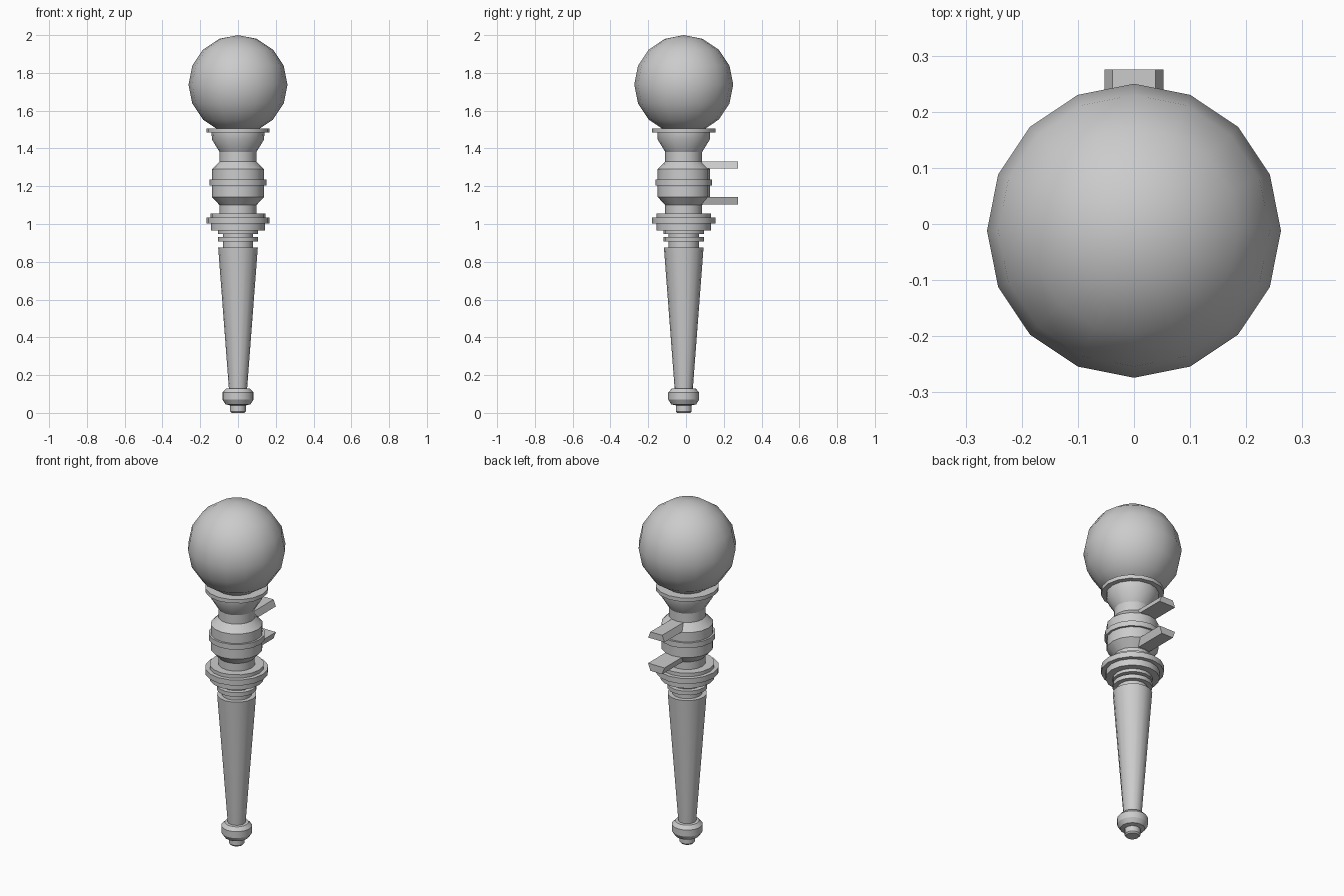
import bpy, bmesh, math

if "Cube" in bpy.data.objects:
    bpy.data.objects.remove(bpy.data.objects["Cube"])

AXIS_Y = -0.012   # the turned body sits slightly forward of the brackets
SIDES = 16


def finish(name, bm, smooth=True):
    bmesh.ops.recalc_face_normals(bm, faces=bm.faces)
    me = bpy.data.meshes.new(name)
    bm.to_mesh(me)
    bm.free()
    ob = bpy.data.objects.new(name, me)
    bpy.context.collection.objects.link(ob)
    if smooth:
        bpy.ops.object.select_all(action='DESELECT')
        ob.select_set(True)
        bpy.context.view_layer.objects.active = ob
        bpy.ops.object.shade_smooth_by_angle(angle=math.radians(30))
    return ob


def lathe(name, profile):
    """Turn (radius, z) pairs about the vertical axis and cap both ends."""
    bm = bmesh.new()
    rings = []
    for r, z in profile:
        rings.append([bm.verts.new((r * math.cos(2 * math.pi * i / SIDES),
                                    AXIS_Y + r * math.sin(2 * math.pi * i / SIDES), z))
                      for i in range(SIDES)])
    for a, b in zip(rings, rings[1:]):
        for i in range(SIDES):
            j = (i + 1) % SIDES
            bm.faces.new((a[i], a[j], b[j], b[i]))
    bm.faces.new(rings[0][::-1])
    bm.faces.new(rings[-1])
    return finish(name, bm)


def bracket(name, z_narrow, z_wide):
    """Bar with a trapezoid section running out towards +y."""
    section = [(-0.053, z_wide), (0.053, z_wide), (0.038, z_narrow), (-0.038, z_narrow)]
    bm = bmesh.new()
    near = [bm.verts.new((x, 0.06, z)) for x, z in section]
    far = [bm.verts.new((x, 0.275, z)) for x, z in section]
    for i in range(4):
        j = (i + 1) % 4
        bm.faces.new((near[i], near[j], far[j], far[i]))
    bm.faces.new(near[::-1])
    bm.faces.new(far)
    return finish(name, bm, smooth=False)


# Tip and foot bulb
lathe("foot_knob", [(0.035, 0.0), (0.042, 0.008), (0.042, 0.04), (0.066, 0.045),
                    (0.082, 0.07), (0.082, 0.108), (0.064, 0.128), (0.045, 0.13)])

# Long tapered shaft
lathe("shaft", [(0.048, 0.125), (0.105, 0.876)])

# Stepped rings under the guard
lathe("neck_rings", [(0.08, 0.87), (0.08, 0.908), (0.106, 0.908), (0.106, 0.932),
                     (0.08, 0.932), (0.08, 0.948), (0.106, 0.948), (0.106, 0.97)])

# Wide guard flange
lathe("guard", [(0.144, 0.966), (0.144, 1.003), (0.168, 1.003), (0.168, 1.035),
                (0.145, 1.035), (0.145, 1.055), (0.098, 1.055)])

# Barrel with its middle band and flared cup
lathe("barrel", [(0.098, 1.05), (0.098, 1.10), (0.138, 1.143), (0.138, 1.204),
                 (0.15, 1.204), (0.15, 1.235), (0.138, 1.235), (0.138, 1.29),
                 (0.098, 1.33)])
lathe("cup", [(0.098, 1.325), (0.098, 1.382), (0.138, 1.447), (0.14, 1.484),
              (0.168, 1.484), (0.168, 1.506)])

# Ball on top
bm = bmesh.new()
bmesh.ops.create_uvsphere(bm, u_segments=16, v_segments=8, radius=0.262)
bmesh.ops.translate(bm, verts=bm.verts, vec=(0, AXIS_Y, 1.738))
ball = finish("ball", bm)
for p in ball.data.polygons:
    p.use_smooth = True
sharp = ball.data.attributes.get("sharp_edge")
if sharp:
    ball.data.attributes.remove(sharp)

# Pair of brackets mirrored about the band
bracket("upper_bracket", 1.33, 1.293)
bracket("lower_bracket", 1.102, 1.143)
